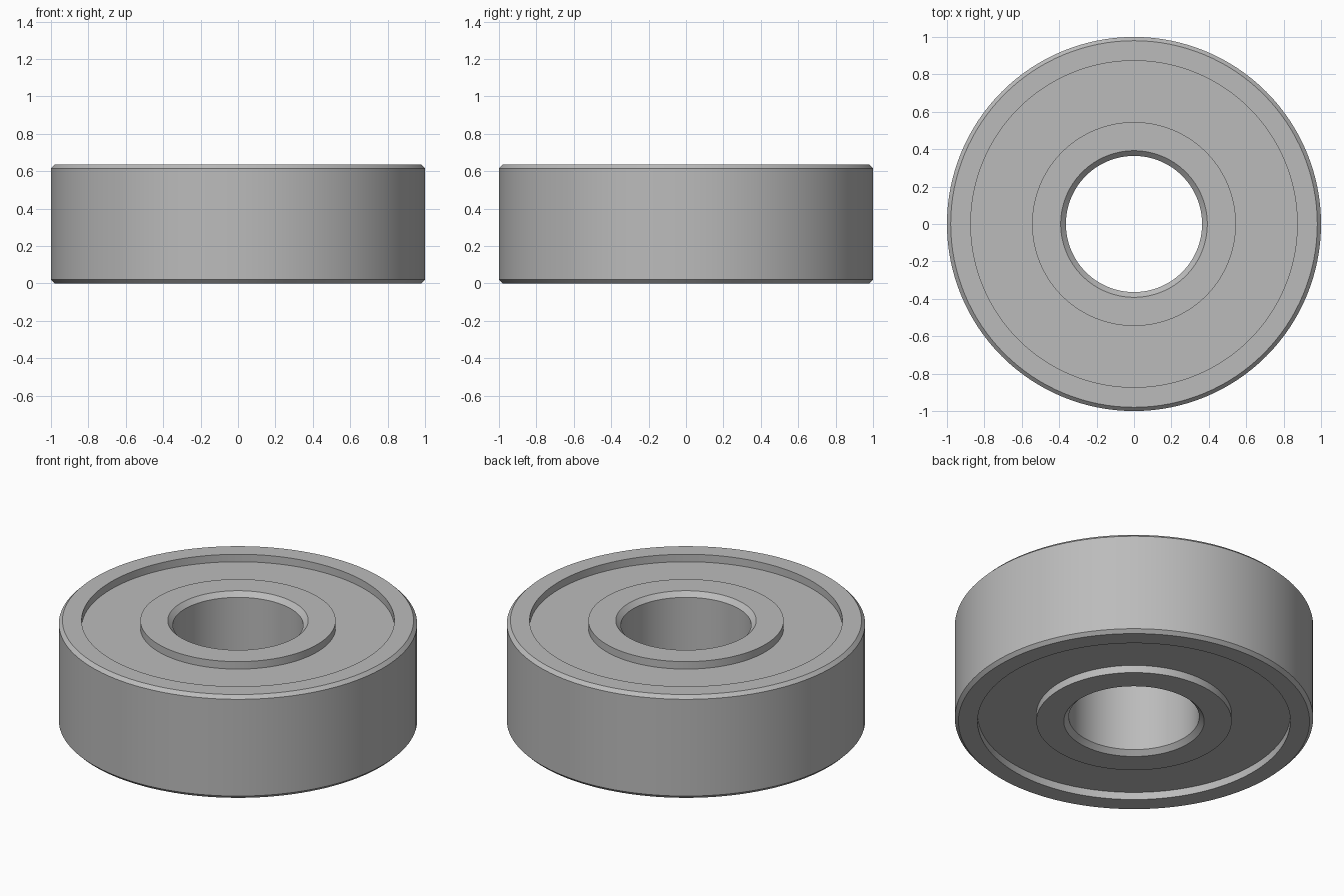
import bpy
import bmesh
from math import cos, sin, pi, radians

cube = bpy.data.objects.get("Cube")
if cube:
    bpy.data.objects.remove(cube)

HEIGHT = 0.636
RECESS = 0.046
SEGMENTS = 128

steel = bpy.data.materials.new("grey steel")
steel.use_nodes = True
GREY = (0.5, 0.5, 0.5, 1)
steel.diffuse_color = GREY
steel.node_tree.nodes["Principled BSDF"].inputs["Base Color"].default_value = GREY


def ring(name, profile):
    """Revolve a closed (radius, height) profile around the z axis."""
    bm = bmesh.new()
    loops = []
    for i in range(SEGMENTS):
        a = 2 * pi * i / SEGMENTS
        loops.append([bm.verts.new((r * cos(a), r * sin(a), z)) for r, z in profile])
    n = len(profile)
    for i in range(SEGMENTS):
        here, there = loops[i], loops[(i + 1) % SEGMENTS]
        for j in range(n):
            k = (j + 1) % n
            bm.faces.new((here[j], there[j], there[k], here[k]))
    bmesh.ops.recalc_face_normals(bm, faces=bm.faces)
    mesh = bpy.data.meshes.new(name)
    bm.to_mesh(mesh)
    bm.free()
    mesh.materials.append(steel)
    obj = bpy.data.objects.new(name, mesh)
    bpy.context.collection.objects.link(obj)
    bpy.ops.object.select_all(action="DESELECT")
    obj.select_set(True)
    bpy.context.view_layer.objects.active = obj
    bpy.ops.object.shade_smooth_by_angle(angle=radians(30))


def race(name, plain, worn, chamfer):
    """Race with a plain wall and a chamfered wall, both ends alike."""
    edge = worn + (chamfer if plain > worn else -chamfer)
    ring(name, [(plain, 0), (edge, 0), (worn, chamfer),
                (worn, HEIGHT - chamfer), (edge, HEIGHT), (plain, HEIGHT)])


# Outer and inner races
race("outer_race", plain=0.873, worn=1.0, chamfer=0.02)
race("inner_race", plain=0.545, worn=0.364, chamfer=0.028)

# Recessed shield between the races, tucked slightly into both
ring("shield", [(0.54, RECESS), (0.88, RECESS),
                (0.88, HEIGHT - RECESS), (0.54, HEIGHT - RECESS)])
